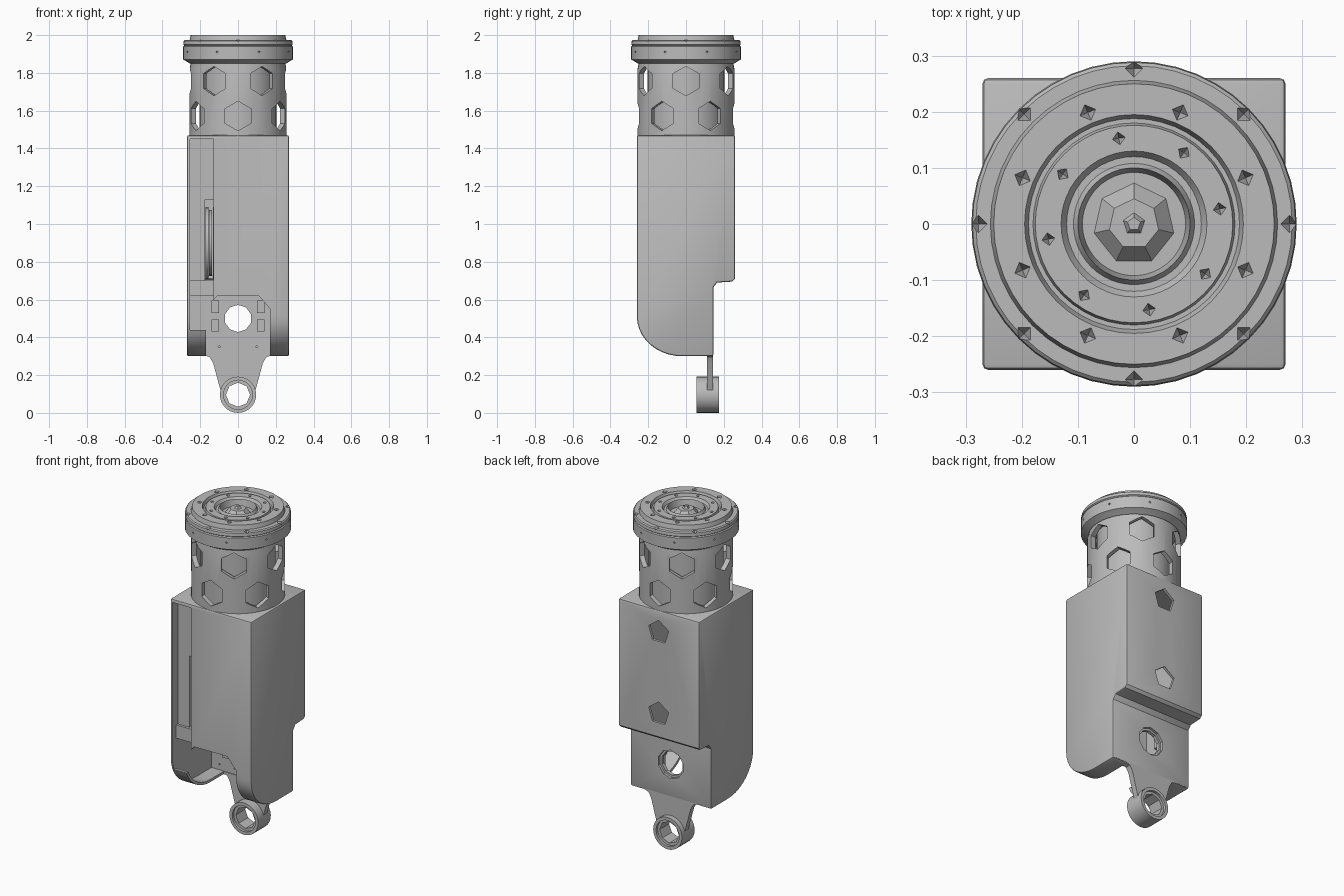
import bpy, bmesh
from math import sin, cos, pi, radians
from mathutils import Matrix, Vector

if "Cube" in bpy.data.objects:
    bpy.data.objects.remove(bpy.data.objects["Cube"], do_unlink=True)

grey = bpy.data.materials.new("light_grey")
grey.use_nodes = True
grey.diffuse_color = (0.5, 0.5, 0.5, 1)
grey.node_tree.nodes["Principled BSDF"].inputs["Base Color"].default_value = (0.5, 0.5, 0.5, 1)


def finish(bm, name):
    bmesh.ops.recalc_face_normals(bm, faces=bm.faces)
    mesh = bpy.data.meshes.new(name)
    bm.to_mesh(mesh)
    bm.free()
    mesh.materials.append(grey)
    ob = bpy.data.objects.new(name, mesh)
    bpy.context.collection.objects.link(ob)
    return ob


def prism(name, pts, axis, lo, hi):
    """Extrude a closed outline: (y, z) points along x, or (x, z) points along y."""
    bm = bmesh.new()
    place = (lambda a, b: (lo, a, b)) if axis == "x" else (lambda a, b: (a, lo, b))
    face = bm.faces.new([bm.verts.new(place(a, b)) for a, b in pts])
    new = bmesh.ops.extrude_face_region(bm, geom=[face])["geom"]
    shift = Vector((hi - lo, 0, 0) if axis == "x" else (0, hi - lo, 0))
    bmesh.ops.translate(bm, verts=[v for v in new if isinstance(v, bmesh.types.BMVert)], vec=shift)
    return finish(bm, name)


def box(name, x0, x1, y0, y1, z0, z1):
    return prism(name, [(x0, z0), (x1, z0), (x1, z1), (x0, z1)], "y", y0, y1)


def lathe(name, profile, n=48):
    """Revolve a closed (r, z) outline about z."""
    bm = bmesh.new()
    rings = [[bm.verts.new((r * cos(2 * pi * i / n), r * sin(2 * pi * i / n), z))
              for i in range(n)] for r, z in profile]
    for a, b in zip(rings, rings[1:] + rings[:1]):
        if a[0].co.x < 1e-6 and b[0].co.x < 1e-6:
            continue
        for i in range(n):
            j = (i + 1) % n
            bm.faces.new((a[i], a[j], b[j], b[i]))
    bmesh.ops.remove_doubles(bm, verts=bm.verts, dist=1e-5)
    return finish(bm, name)


def rods(name, specs):
    """Many cones or cylinders in one mesh: (sides, r1, r2, depth, matrix)."""
    bm = bmesh.new()
    for n, r1, r2, depth, mat in specs:
        bmesh.ops.create_cone(bm, cap_ends=True, segments=n, radius1=r1, radius2=r2,
                              depth=depth, matrix=mat)
    return finish(bm, name)


ALONG_Y = Matrix.Rotation(pi / 2, 4, "X")
ALONG_X = Matrix.Rotation(pi / 2, 4, "Y")


def at(x, y, z):
    return Matrix.Translation((x, y, z))


def around(deg, r, z):
    """Radial placement: local z points outwards at the angle."""
    return Matrix.Rotation(radians(deg + 90), 4, "Z") @ at(0, -r, z) @ ALONG_Y


def cut(target, *cutters):
    for c in cutters:
        mod = target.modifiers.new("cut", "BOOLEAN")
        mod.operation, mod.solver, mod.object = "DIFFERENCE", "EXACT", c
        bpy.context.view_layer.objects.active = target
        bpy.ops.object.modifier_apply(modifier=mod.name)
        bpy.data.objects.remove(c, do_unlink=True)


def side_outline(t):
    """Housing side outline, inset by t, with a rounded lower front and a stepped back."""
    pts = [(0.26 - t, 1.47 - t), (0.26 - t, 0.71 + t), (0.245 - t, 0.695 + t),
           (0.165 - t, 0.69 + t), (0.145 - t, 0.665 + t), (0.145 - t, 0.3 + t)]
    for i in range(11):
        a = i / 10 * pi / 2
        pts.append((-0.02 - (0.24 - t) * sin(a), 0.51 - (0.21 - t) * cos(a)))
    return pts + [(-0.26 + t, 1.47 - t)]


# Hollow housing
housing = prism("housing", side_outline(0), "x", -0.27, 0.27)
bevel = housing.modifiers.new("bevel", "BEVEL")
bevel.width, bevel.segments, bevel.limit_method, bevel.angle_limit = 0.01, 2, "ANGLE", radians(60)
bpy.context.view_layer.objects.active = housing
bpy.ops.object.modifier_apply(modifier=bevel.name)
cut(housing, prism("cavity", side_outline(0.016), "x", -0.254, 0.254))

# Lower front notch, side channel, back openings
notch = [(-0.17, 0.2), (0.17, 0.2), (0.17, 0.55), (0.11, 0.62), (-0.11, 0.62), (-0.17, 0.55)]
cut(housing,
    prism("notch", notch, "y", -0.4, 0.105),
    box("channel", -0.254, -0.13, -0.4, -0.2, 0.44, 1.45),
    rods("back_openings", [(5, 0.07, 0.07, 0.1, at(0, 0.26, z) @ ALONG_Y) for z in (1.34, 0.85)]),
    rods("bore", [(10, 0.085, 0.085, 0.2, at(0, 0.14, 0.5) @ ALONG_Y)]))

# Recessed channel floor with a slot, and the channel side
floor = box("channel_floor", -0.254, -0.13, -0.21, -0.195, 0.62, 1.454)
cut(floor, box("slot", -0.175, -0.125, -0.3, -0.1, 0.7, 1.13))
box("channel_side", -0.13, -0.118, -0.25, -0.195, 0.62, 1.454)
box("channel_ledge", -0.254, -0.13, -0.225, -0.21, 0.62, 0.7)

# Stacked wheels behind the slot
rods("inner_wheels", [(24, r, r, 0.016, at(x, -0.005, 0.9) @ ALONG_X)
                      for x, r in ((-0.165, 0.19), (-0.145, 0.175), (-0.125, 0.19))])

# Back plate tapering to the mounting eye
half = [(0.255, 0.305), (0.18, 0.305), (0.15, 0.295), (0.132, 0.265), (0.09, 0.11), (0.06, 0.05)]
outline = [(0.255, 0.68)] + half + [(-x, z) for x, z in reversed(half)] + [(-0.255, 0.68)]
plate = prism("mounting_plate", outline, "y", 0.11, 0.144)
holes = [(8, 0.005, 0.005, 0.1, at(sx * x, 0.13, z) @ ALONG_Y)
         for sx in (-1, 1) for x, z in ((0.1, 0.35), (0.2, 0.35), (0.1, 0.65), (0.2, 0.65))]
cut(plate,
    rods("plate_bore", [(10, 0.072, 0.072, 0.2, at(0, 0.13, 0.5) @ ALONG_Y)]),
    rods("counterbore", [(10, 0.09, 0.09, 0.03, at(0, 0.145, 0.5) @ ALONG_Y)]),
    rods("eye_gap", [(24, 0.08, 0.08, 0.2, at(0, 0.13, 0.096) @ ALONG_Y)]),
    rods("screw_holes", holes))

# Mounting eye with a stepped bore
eye = rods("mounting_eye", [(28, 0.096, 0.096, 0.12, at(0, 0.115, 0.096) @ ALONG_Y)])
cut(eye,
    rods("eye_bore", [(8, 0.064, 0.064, 0.3, at(0, 0.115, 0.096) @ ALONG_Y)]),
    rods("eye_step", [(28, 0.077, 0.077, 0.03, at(0, y, 0.096) @ ALONG_Y) for y in (0.055, 0.175)]))

# Small brackets beside the bore
for side, s in (("left", 1), ("right", -1)):
    for z in (0.43, 0.53):
        a, b = sorted((s * 0.1, s * 0.14))
        box(side + "_bracket", a, b, 0.05, 0.115, z, z + 0.065)

# Turret sleeve with two staggered rows of hexagonal windows
sleeve = lathe("turret_sleeve", [(0.257, 1.46), (0.257, 1.82), (0.25, 1.85), (0.25, 1.88),
                                 (0.228, 1.88), (0.228, 1.46)])
windows = [(6, 0.078, 0.078, 0.12, around(60 * k + off, 0.25, z))
           for k in range(6) for off, z in ((0, 1.757), (30, 1.572))]
cut(sleeve, rods("windows", windows))
lathe("turret_core", [(0, 1.46), (0.205, 1.46), (0.205, 1.87), (0, 1.87)], 24)

# Turret head: rim, raised ring, groove, inner disc and central well
head = lathe("turret_head", [
    (0, 1.85), (0.255, 1.85), (0.275, 1.862), (0.29, 1.87), (0.29, 1.94), (0.284, 1.945),
    (0.29, 1.95), (0.288, 1.968), (0.282, 1.974), (0.256, 1.974), (0.25, 2.0), (0.195, 2.0),
    (0.188, 1.98), (0.18, 1.98), (0.176, 1.995), (0.13, 1.995), (0.12, 1.98), (0.108, 1.98),
    (0.1, 1.995), (0.092, 1.955), (0, 1.955)])
spots = [(0.215, 22.5, 8, 2.0, 0.021), (0.277, 0, 8, 1.974, 0.022), (0.155, 10, 8, 1.995, 0.016)]
pits = [(4, 0.001, r, 0.05, Matrix.Rotation(radians(off + 360 * k / n), 4, "Z") @ at(d, 0, z - 0.01))
        for d, off, n, z, r in spots for k in range(n)]
cut(head, rods("pits", pits),
    rods("rim_pits", [(4, 0.007, 0.007, 0.02, around(22.5 + 45 * k, 0.29, 1.91)) for k in range(8)]))

# Faceted hub in the well
rods("hub", [(7, 0.075, 0.045, 0.035, at(0, 0, 1.97)), (5, 0.025, 0.012, 0.02, at(0, 0, 1.99))])

# Shading: smooth over curves, sharp at edges
bpy.ops.object.select_all(action="DESELECT")
for ob in bpy.context.scene.objects:
    if ob.type == "MESH":
        ob.select_set(True)
        bpy.context.view_layer.objects.active = ob
bpy.ops.object.shade_smooth_by_angle(angle=radians(30))
